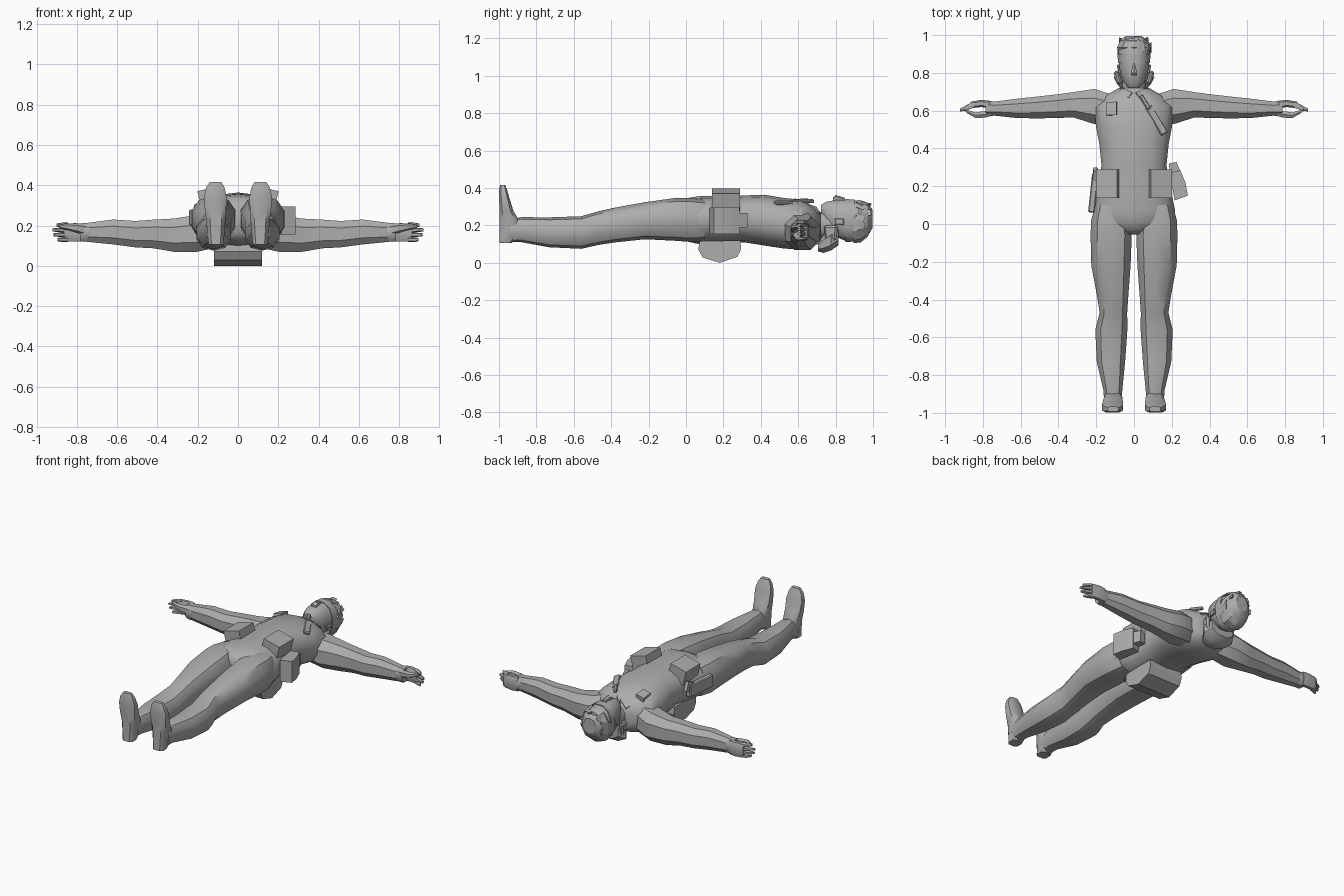
import bpy, bmesh, math, random
from mathutils import Matrix, Vector

random.seed(4)
grey = bpy.data.materials.new("plain grey")
grey.diffuse_color = (0.42, 0.42, 0.42, 1)


def finish(bm, name, angle=35):
    bmesh.ops.recalc_face_normals(bm, faces=bm.faces)
    me = bpy.data.meshes.new(name)
    bm.to_mesh(me)
    bm.free()
    me.materials.append(grey)
    ob = bpy.data.objects.new(name, me)
    bpy.context.collection.objects.link(ob)
    bpy.ops.object.select_all(action='DESELECT')
    ob.select_set(True)
    bpy.context.view_layer.objects.active = ob
    bpy.ops.object.shade_smooth_by_angle(angle=math.radians(angle))
    return ob


def loft(name, axis, rings, sides=10, power=0.85, mirror=1, angle=42):
    """Skin of rounded sections; each ring is (position, centre a, centre b, radius a, radius b)."""
    bm = bmesh.new()
    loops = []
    for t, ca, cb, ra, rb in rings:
        loop = []
        for i in range(sides):
            w = 2 * math.pi * (i + 0.5) / sides
            c, s = math.cos(w), math.sin(w)
            a = ca + ra * math.copysign(abs(c) ** power, c) / math.cos(math.pi / sides) ** power
            b = cb + rb * math.copysign(abs(s) ** power, s)
            p = {'x': (t, a, b), 'y': (a, t, b), 'z': (a, b, t)}[axis]
            loop.append(bm.verts.new((p[0] * mirror, p[1], p[2])))
        loops.append(loop)
    for lo, hi in zip(loops, loops[1:]):
        for i in range(sides):
            j = (i + 1) % sides
            bm.faces.new((lo[i], lo[j], hi[j], hi[i]))
    bm.faces.new(loops[0])
    bm.faces.new(loops[-1])
    return finish(bm, name, angle)


def box(name, centre, size, rot=(0, 0, 0), taper=(1, 1), bevel=0.0):
    """Box whose lower face is scaled by taper."""
    bm = bmesh.new()
    bmesh.ops.create_cube(bm, size=1)
    for v in bm.verts:
        k = taper if v.co.z < 0 else (1, 1)
        v.co = Vector((v.co.x * size[0] * k[0], v.co.y * size[1] * k[1], v.co.z * size[2]))
    if bevel:
        bmesh.ops.bevel(bm, geom=bm.edges[:], offset=bevel, segments=1, affect='EDGES')
    m = Matrix.Translation(centre)
    for ang, ax in zip(rot, 'XYZ'):
        m = m @ Matrix.Rotation(math.radians(ang), 4, ax)
    bm.transform(m)
    return finish(bm, name, 30)


def slab(name, outline, axis, lo, hi):
    """Flat outline extruded along x (outline in y, z) or z (outline in x, y)."""
    bm = bmesh.new()
    ends = [[bm.verts.new((t, a, b) if axis == 'x' else (a, b, t)) for a, b in outline]
            for t in (lo, hi)]
    n = len(outline)
    for i in range(n):
        j = (i + 1) % n
        bm.faces.new((ends[0][i], ends[0][j], ends[1][j], ends[1][i]))
    bm.faces.new(ends[0])
    bm.faces.new(ends[1])
    return finish(bm, name, 30)


# Torso from crotch to collar
loft("torso", 'y', [
    (-0.055, 0, 0.23, 0.04, 0.07), (-0.03, 0, 0.23, 0.13, 0.10), (0.01, 0, 0.23, 0.205, 0.117),
    (0.07, 0, 0.228, 0.218, 0.128), (0.18, 0, 0.229, 0.195, 0.129),
    (0.31, 0, 0.235, 0.172, 0.125), (0.42, 0, 0.228, 0.183, 0.136),
    (0.52, 0, 0.212, 0.202, 0.135), (0.62, 0, 0.203, 0.21, 0.134),
    (0.68, 0, 0.195, 0.15, 0.108), (0.72, 0, 0.19, 0.08, 0.08)], sides=14)

# Neck and head
loft("neck", 'y', [(0.66, 0, 0.20, 0.08, 0.085), (0.72, 0, 0.20, 0.062, 0.07),
                   (0.80, 0, 0.21, 0.058, 0.07)])
loft("head", 'y', [
    (0.722, 0, 0.285, 0.03, 0.025), (0.75, 0, 0.262, 0.055, 0.066),
    (0.80, 0, 0.238, 0.073, 0.10), (0.86, 0, 0.225, 0.082, 0.115),
    (0.92, 0, 0.225, 0.083, 0.11), (0.965, 0, 0.235, 0.066, 0.085),
    (0.985, 0, 0.24, 0.035, 0.045)], sides=12)
loft("headband", 'y', [(0.853, 0, 0.226, 0.085, 0.118), (0.90, 0, 0.226, 0.087, 0.116)], sides=12)
loft("nose", 'y', [(0.785, 0, 0.335, 0.017, 0.012), (0.80, 0, 0.343, 0.014, 0.02),
                   (0.85, 0, 0.337, 0.008, 0.01)], sides=6)
box("upper_lip", (0, 0.77, 0.322), (0.038, 0.01, 0.014), bevel=0.003)
box("lower_lip", (0, 0.757, 0.318), (0.032, 0.01, 0.014), bevel=0.003)

# Hair: cap, loose locks and the gathered hair behind the neck
loft("hair_cap", 'y', [
    (0.895, 0, 0.20, 0.087, 0.095), (0.935, 0, 0.222, 0.089, 0.112),
    (0.97, 0, 0.23, 0.074, 0.092), (0.996, 0, 0.235, 0.04, 0.05)], sides=10, angle=25)
for i in range(12):
    w = math.radians(-10 + 200 * i / 11)
    y = random.uniform(0.925, 0.97)
    r = 0.085 if y < 0.945 else 0.072
    box("hair_lock", (r * math.cos(w), y, 0.225 + 1.22 * r * math.sin(w)),
        (0.035, 0.045, 0.012), rot=(random.uniform(-20, 0), 90 - math.degrees(w), random.uniform(-30, 30)),
        taper=(0.6, 0.7))
loft("gathered_hair", 'y', [
    (0.705, 0, 0.085, 0.06, 0.025), (0.735, 0, 0.10, 0.085, 0.05),
    (0.775, 0, 0.12, 0.108, 0.058), (0.815, 0, 0.145, 0.08, 0.055)], sides=8)

for side, m in (("left", 1), ("right", -1)):
    box(side + "_ear", (m * 0.08, 0.82, 0.22), (0.014, 0.05, 0.035), rot=(0, 0, m * -10), bevel=0.004)
    box(side + "_side_hair", (m * 0.086, 0.775, 0.16), (0.03, 0.075, 0.08), rot=(0, 0, m * -15),
        taper=(0.7, 0.8), bevel=0.01)

    # Arm from shoulder to wrist
    loft(side + "_arm", 'x', [
        (0.10, 0.605, 0.185, 0.075, 0.10), (0.21, 0.622, 0.16, 0.093, 0.098),
        (0.32, 0.631, 0.152, 0.067, 0.088), (0.42, 0.623, 0.158, 0.062, 0.076),
        (0.51, 0.617, 0.157, 0.058, 0.07), (0.62, 0.612, 0.168, 0.051, 0.066),
        (0.75, 0.611, 0.166, 0.036, 0.05)], sides=8, mirror=m, angle=35)
    # Palm, knuckles and fingers curling towards the thumb
    loft(side + "_palm", 'x', [(0.735, 0.611, 0.166, 0.036, 0.048), (0.765, 0.611, 0.166, 0.041, 0.05),
                               (0.785, 0.612, 0.166, 0.038, 0.047)], sides=8, mirror=m)
    loft(side + "_knuckles", 'x', [(0.765, 0.633, 0.166, 0.02, 0.047), (0.81, 0.638, 0.166, 0.019, 0.048),
                                   (0.865, 0.63, 0.166, 0.017, 0.046)], sides=8, power=0.7, mirror=m)
    for z, tip in ((0.202, 0.90), (0.178, 0.92), (0.154, 0.915), (0.13, 0.895)):
        loft(side + "_finger", 'x', [
            (0.845, 0.631, z, 0.015, 0.012), (0.875, 0.621, z, 0.015, 0.012),
            (tip, 0.604, z, 0.008, 0.008)], sides=6, mirror=m)
    loft(side + "_thumb", 'x', [
        (0.75, 0.592, 0.175, 0.018, 0.03), (0.79, 0.58, 0.185, 0.017, 0.025),
        (0.84, 0.576, 0.193, 0.015, 0.018), (0.888, 0.597, 0.197, 0.008, 0.01)], sides=6, mirror=m)

    # Leg from hip to ankle
    loft(side + "_leg", 'y', [
        (-0.94, 0.112, 0.172, 0.046, 0.062), (-0.88, 0.112, 0.177, 0.05, 0.067),
        (-0.73, 0.122, 0.163, 0.075, 0.08), (-0.56, 0.12, 0.162, 0.085, 0.087),
        (-0.47, 0.109, 0.185, 0.073, 0.09), (-0.38, 0.113, 0.202, 0.083, 0.093),
        (-0.22, 0.122, 0.225, 0.104, 0.099), (-0.06, 0.121, 0.232, 0.109, 0.114),
        (0.02, 0.125, 0.229, 0.102, 0.117), (0.10, 0.12, 0.228, 0.085, 0.11)],
        sides=10, mirror=m, angle=40)
    # Foot with a flat sole and toes pointing up
    loft(side + "_foot", 'z', [
        (0.106, 0.11, -0.965, 0.036, 0.035), (0.15, 0.11, -0.945, 0.042, 0.055),
        (0.22, 0.11, -0.943, 0.047, 0.057), (0.28, 0.112, -0.961, 0.053, 0.039),
        (0.345, 0.113, -0.971, 0.056, 0.029), (0.39, 0.112, -0.978, 0.045, 0.022),
        (0.417, 0.111, -0.98, 0.028, 0.014)], sides=8, power=0.6, mirror=m)

    # Front belt pouch
    box(side + "_pouch", (m * 0.134, 0.213, 0.335), (0.115, 0.15, 0.10), rot=(0, m * 14, 0))

# Canteen on one hip, narrowing towards its cap
slab("canteen", [(0.215, 0.125), (0.285, 0.15), (0.272, 0.22), (0.245, 0.285), (0.19, 0.27)],
     'z', 0.155, 0.295)
slab("canteen_neck", [(0.19, 0.265), (0.245, 0.28), (0.225, 0.328), (0.185, 0.32)],
     'z', 0.19, 0.265)

# Holster on the other hip
box("holster", (-0.215, 0.165, 0.24), (0.035, 0.21, 0.08), rot=(0, 0, -6), bevel=0.006)
box("holster_grip", (-0.205, 0.265, 0.27), (0.025, 0.05, 0.06), rot=(20, 0, -6))

# Back bag with a rounded underside
slab("back_bag", [(0.072, 0.115), (0.066, 0.07), (0.09, 0.028), (0.18, 0.0), (0.275, 0.032),
                  (0.295, 0.075), (0.29, 0.12)], 'x', -0.12, 0.12)

# Chest pocket and sheathed knife
box("chest_pocket", (-0.117, 0.61, 0.318), (0.055, 0.07, 0.03), rot=(-8, -14, 0))
box("knife_sheath", (0.118, 0.55, 0.322), (0.04, 0.17, 0.018), rot=(-8, 14, 32), bevel=0.005)
box("knife_grip", (0.058, 0.645, 0.332), (0.022, 0.085, 0.02), rot=(-8, 8, 32), bevel=0.005)
# Collar points
for m in (1, -1):
    box("collar_flap", (m * 0.045, 0.69, 0.28), (0.07, 0.035, 0.016), rot=(-30, m * 20, m * 30))
